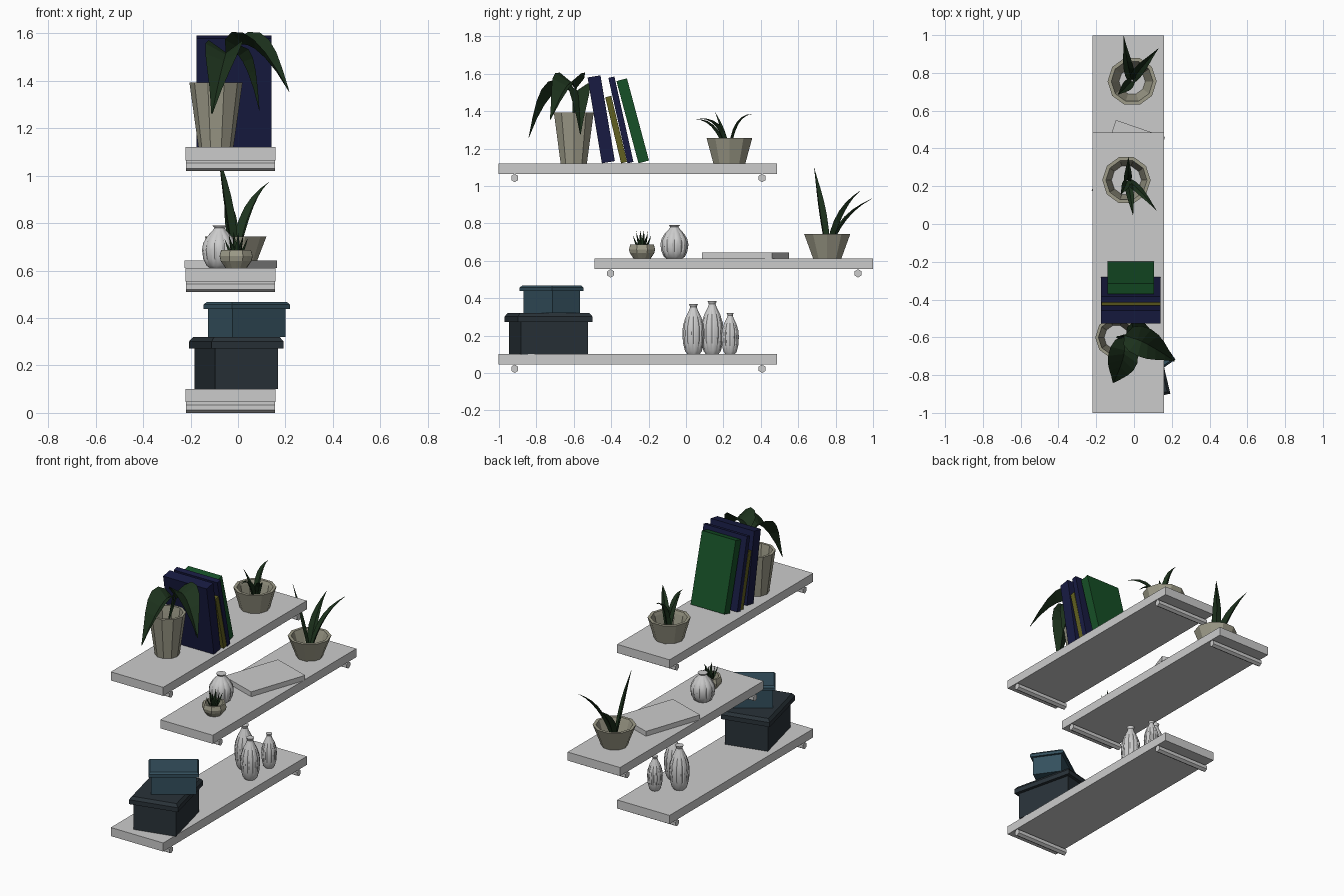
import bpy, math
from mathutils import Vector, Matrix

if "Cube" in bpy.data.objects:
    bpy.data.objects.remove(bpy.data.objects["Cube"])


def mat(name, r, g, b):
    m = bpy.data.materials.new(name)
    m.diffuse_color = (r, g, b, 1)
    m.use_nodes = True
    m.node_tree.nodes["Principled BSDF"].inputs["Base Color"].default_value = m.diffuse_color
    return m


CLAY = mat("clay", .34, .33, .25)
LEAF = mat("leaf", .012, .032, .012)
NAVY = mat("navy", .009, .011, .055)
GREEN = mat("green", .008, .08, .02)
YELLOW = mat("yellow", .12, .115, .014)
DARK = mat("dark_card", .022, .032, .04)
TEAL = mat("teal_card", .034, .08, .11)


def make(name, verts, faces, m=None, matrix=None):
    me = bpy.data.meshes.new(name)
    me.from_pydata([tuple(v) for v in verts], [], faces)
    if matrix:
        me.transform(matrix)
    if m:
        me.materials.append(m)
    ob = bpy.data.objects.new(name, me)
    bpy.context.collection.objects.link(ob)
    return ob


def loft(name, rings, m=None, matrix=None, caps=True):
    """Skin a stack of equal rings of points."""
    n = len(rings[0])
    verts = [p for r in rings for p in r]
    faces = [(k * n + i, k * n + (i + 1) % n, (k + 1) * n + (i + 1) % n, (k + 1) * n + i)
             for k in range(len(rings) - 1) for i in range(n)]
    if caps:
        faces += [tuple(range(n))[::-1], tuple(range((len(rings) - 1) * n, len(rings) * n))]
    return make(name, verts, faces, m, matrix)


def rect(w, d, z):
    return [(-w/2, -d/2, z), (w/2, -d/2, z), (w/2, d/2, z), (-w/2, d/2, z)]


def slab(name, w, d, h, matrix, m=None):
    return loft(name, [rect(w, d, 0), rect(w, d, h)], m, matrix)


def place(x, y, z, deg=0, axis='Z'):
    return Matrix.Translation((x, y, z)) @ Matrix.Rotation(math.radians(deg), 4, axis)


def lathe(name, prof, n, at, m=None, groove=0, step=4, caps=True):
    """Turned shape; groove pinches every step-th column of the belly."""
    rings = []
    for k, (r, z) in enumerate(prof):
        g = groove if 0 < k < len(prof) - 2 else 0
        rings.append([(r * (1 - (g if i % step == 0 else 0)) * math.cos(2 * math.pi * i / n),
                       r * (1 - (g if i % step == 0 else 0)) * math.sin(2 * math.pi * i / n), z)
                      for i in range(n)])
    return loft(name, rings, m, place(*at), caps)


def leaf(name, base, ctrl, tip, width, broad=False, n=7):
    """Folded leaf along a quadratic curve."""
    a, c, b = Vector(base), Vector(ctrl), Vector(tip)
    out = b - a
    side = Vector((-out.y, out.x, 0)).normalized()
    verts, faces = [], []
    for k in range(n + 1):
        t = k / n
        p = a * (1 - t) ** 2 + c * 2 * t * (1 - t) + b * t * t
        tan = ((c - a) * (1 - t) + (b - c) * t).normalized()
        up = tan.cross(side)
        if up.z < 0:
            up = -up
        w = math.sin(math.pi * t ** .75) if broad else (.55 + .45 * math.sin(math.pi * t)) * (1 - t ** 3)
        w = max(w, .03) * width / 2
        fold = up * w * .35
        verts += [p - side * w + fold, p - fold, p + side * w + fold]
    for k in range(n):
        for j in range(2):
            i = k * 3 + j
            faces.append((i, i + 1, i + 4, i + 3))
    return make(name, verts, faces, LEAF)


# Shelves with hexagonal support rods
for i, (yc, z) in enumerate([(-.258, .045), (.255, .555), (-.258, 1.065)]):
    slab(f"shelf_{i}", .38, 1.487, .056, place(-.031, yc, z))
    for j, dy in enumerate((-.658, .665)):
        ring = [(.021 * math.cos(math.radians(60 * k + 30)), .0225 * math.sin(math.radians(60 * k + 30)))
                for k in range(6)]
        loft(f"support_rod_{i}_{j}", [[(x, yc + dy + p, z - .0225 + q) for p, q in ring] for x in (-.22, .157)])


# Storage boxes with chamfered lids
def storage(name, w, d, h, lid, e, at, m):
    slab(name + "_body", w, d, h - .01, at, m)
    loft(name + "_lid", [rect(w + e, d + e, h - lid), rect(w + e, d + e, h - lid * .4),
                         rect(w + e * .3, d + e * .3, h)], m, at)


storage("large_box", .272, .37, .22, .048, .04, place(-.007, -.735, .10, 13.5), DARK)
storage("small_box", .272, .18, .148, .03, .028, place(.037, -.718, .32, 35), TEAL)

# Fluted vases
body = [(.55, 0), (.75, .06), (.93, .22), (1, .42), (.93, .58), (.7, .74), (.4, .87), (.29, .94), (.4, 1)]
for i, (x, y, z, r, h) in enumerate([(.06, .04, .101, .06, .268), (-.05, .14, .101, .062, .284),
                                     (.06, .236, .101, .047, .22), (-.078, -.062, .611, .075, .18)]):
    v = lathe(f"vase_{i}", [(a * r, b * h) for a, b in body], 40, (x, y, z), groove=.07)
    bpy.context.view_layer.objects.active = v
    v.select_set(True)
    bpy.ops.object.shade_smooth_by_angle(angle=math.radians(30))
    v.select_set(False)


# Open tapered pots
def pot(name, x, y, z, r0, r1, h):
    lathe(name, [(r0, 0), (r1, h), (r1 * .85, h), (r1 * .8, h * .85), (r0 * .88, .002)],
          10, (x, y, z), CLAY, caps=False)


pot("wide_pot", -.01, .755, .611, .079, .13, .133)
pot("shallow_pot", -.04, .232, 1.121, .09, .128, .134)
pot("tall_pot", -.093, -.60, 1.121, .074, .112, .272)
lathe("tiny_pot", [(.045, 0), (.07, .03), (.075, .05), (.068, .075), (.054, .075), (.045, .002)], 16,
      (-.008, -.235, .611), CLAY, groove=.07, step=2, caps=False)

# Spiky leaves of the wide pot
for i, (c, t) in enumerate([((-.045, .72, .90), (-.085, .685, 1.095)),
                            ((.02, .81, .88), (.13, .93, .973)),
                            ((-.03, .80, .84), (-.055, .995, .932))]):
    leaf(f"wide_pot_leaf_{i}", (-.01, .76, .62), c, t, .06)

# Arching leaves of the shallow pot
for i, (c, t) in enumerate([((-.03, .24, 1.38), (-.03, .355, 1.385)),
                            ((.02, .20, 1.37), (.12, .07, 1.36)),
                            ((-.02, .17, 1.37), (-.005, .045, 1.355)),
                            ((-.045, .2, 1.30), (-.07, .155, 1.395))]):
    leaf(f"shallow_pot_leaf_{i}", (-.035, .23, 1.13), c, t, .046)

# Succulent in the tiny pot
for i in range(8):
    a = 2 * math.pi * i / 8 + .3
    r, z = (.055, .735) if i % 2 else (.033, .76)
    cx, cy = math.cos(a), math.sin(a)
    leaf(f"succulent_leaf_{i}", (-.008, -.235, .63), (-.008 + cx * r * .7, -.235 + cy * r * .7, .68),
         (-.008 + cx * r, -.235 + cy * r, z), .026, n=4)

# Broad drooping leaves and stems of the tall pot
for i, (s, c, t, w) in enumerate([((-.05, -.6, 1.5), (-.04, -.72, 1.66), (-.11, -.84, 1.26), .16),
                                  ((-.05, -.59, 1.52), (.05, -.61, 1.7), (.215, -.725, 1.355), .16),
                                  ((-.04, -.59, 1.49), (.03, -.57, 1.63), (.09, -.565, 1.275), .12)]):
    leaf(f"tall_pot_leaf_{i}", s, c, t, w, True)
    loft(f"tall_pot_stem_{i}", [[(x + .006 * math.cos(k * 1.571), y + .006 * math.sin(k * 1.571), z)
                                 for k in range(4)] for x, y, z in [(-.09, -.6, 1.13), (-.08, -.6, 1.35), s]], LEAF)

# Leaning books: width, thickness, height, back foot y, lean
for i, (xc, w, th, h, y, lean, m) in enumerate([(-.017, .315, .07, .465, -.415, 9.5, NAVY),
                                                (-.017, .312, .033, .363, -.331, 13.5, YELLOW),
                                                (-.017, .315, .033, .468, -.297, 12.6, NAVY),
                                                (-.017, .245, .058, .455, -.226, 15, GREEN)]):
    slab(f"book_{i}", w, th, h, place(xc, y, 1.121 + math.sin(math.radians(lean)) * th / 2, lean, 'X'), m)

# Flat book on the middle shelf
slab("flat_book", .275, .397, .032, place(-.03, .318, .611, -19))
